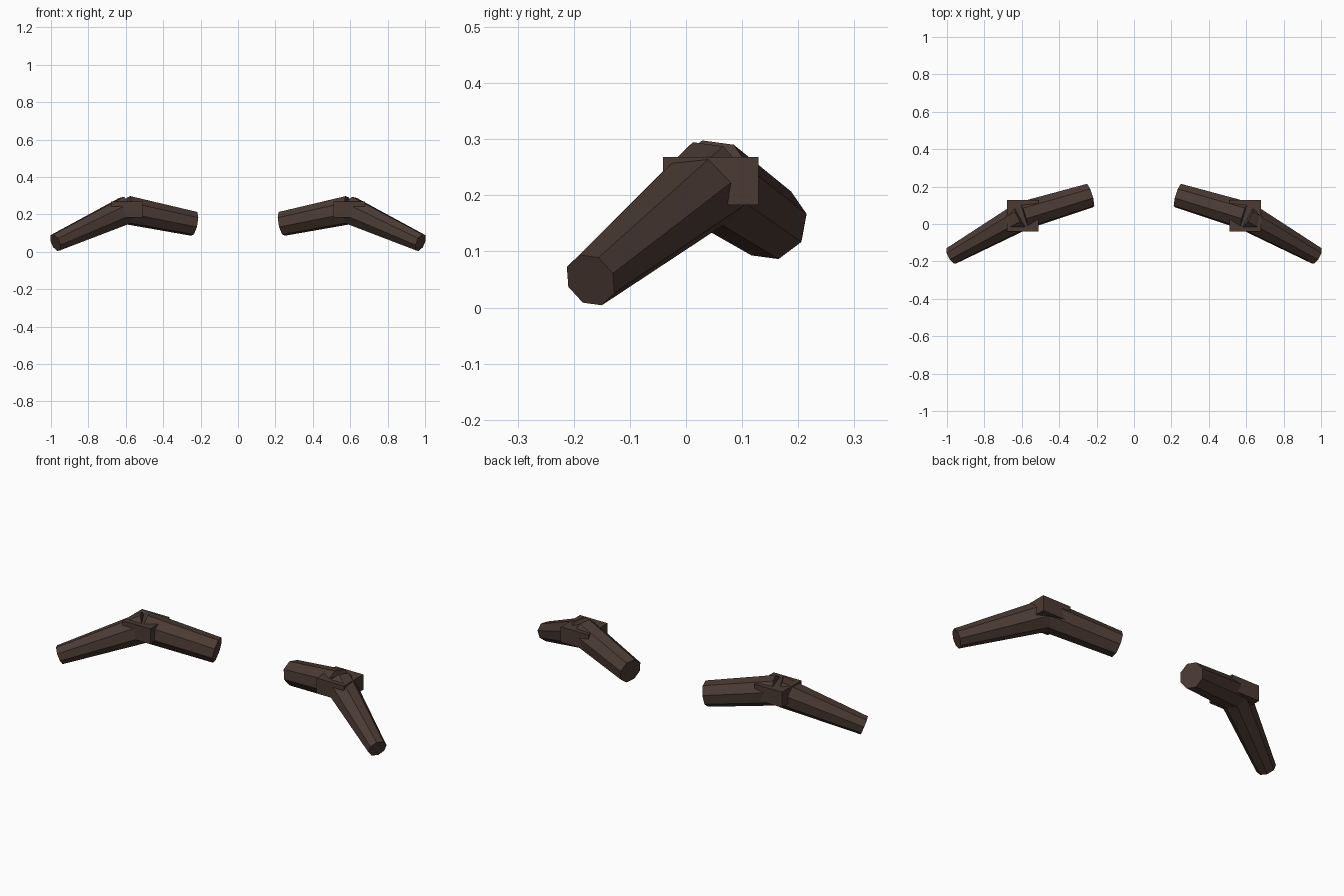
import bpy, bmesh, math
from mathutils import Vector

if "Cube" in bpy.data.objects:
    bpy.data.objects.remove(bpy.data.objects["Cube"])

bark = bpy.data.materials.new("dark brown")
bark.diffuse_color = (0.070, 0.043, 0.034, 1)
bark.use_nodes = True
bark.node_tree.nodes["Principled BSDF"].inputs["Base Color"].default_value = bark.diffuse_color

SHOULDER = Vector((0.235, 0.152, 0.150))
ELBOW = Vector((0.595, 0.044, 0.224))
WRIST = Vector((0.976, -0.170, 0.049))


def finish(name, bm, side):
    """Mirror to the given side, then make a flat shaded object."""
    for v in bm.verts:
        v.co.x *= side
    bmesh.ops.recalc_face_normals(bm, faces=bm.faces)
    mesh = bpy.data.meshes.new(name)
    bm.to_mesh(mesh)
    bm.free()
    mesh.materials.append(bark)
    bpy.context.collection.objects.link(bpy.data.objects.new(name, mesh))


def limb(name, a, b, ra, rb, side, phase=15, sides=8):
    """Tapered eight-sided limb between two points."""
    d = (b - a).normalized()
    h = Vector((0, 0, 1)).cross(d).normalized()
    v = d.cross(h)
    bm = bmesh.new()
    rings = []
    for c, r in ((a, ra), (b, rb)):
        angles = [math.radians(phase + 360 * i / sides) for i in range(sides)]
        rings.append([bm.verts.new(c + r * (h * math.cos(t) + v * math.sin(t)))
                      for t in angles])
    for i in range(sides):
        j = (i + 1) % sides
        bm.faces.new((rings[0][i], rings[0][j], rings[1][j], rings[1][i]))
    for ring in rings:
        bm.faces.new(ring)
    finish(name, bm, side)


for label, side in (("right", 1), ("left", -1)):
    limb(label + "_upper_arm", SHOULDER, ELBOW, 0.067, 0.078, side)
    limb(label + "_forearm", ELBOW, WRIST, 0.079, 0.050, side)

    # Square elbow block
    bm = bmesh.new()
    bmesh.ops.create_cube(bm, size=1)
    for v in bm.verts:
        v.co = Vector((0.595 + v.co.x * 0.17, 0.044 + v.co.y * 0.17, 0.2255 + v.co.z * 0.085))
    finish(label + "_elbow", bm, side)
